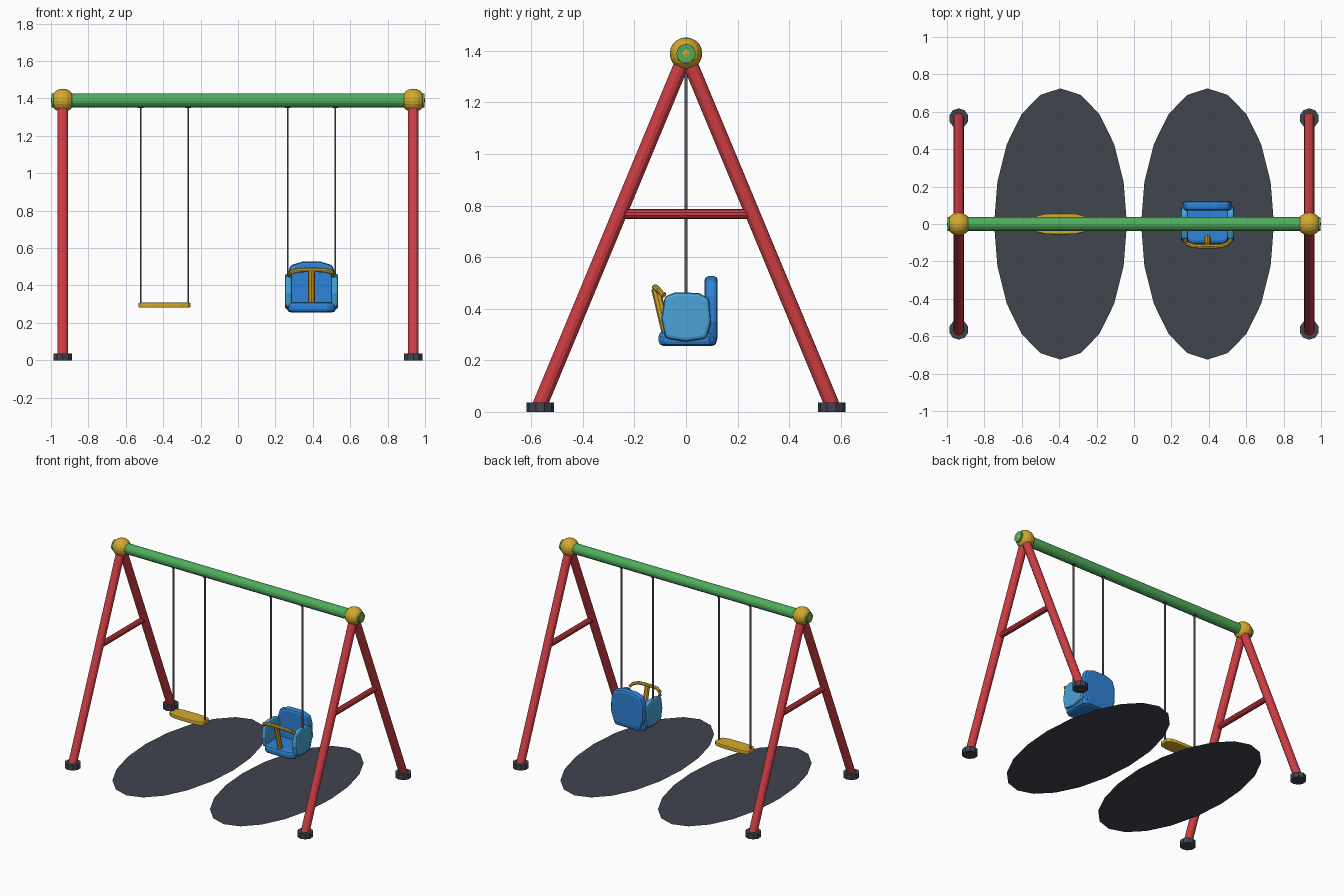
import bpy, bmesh, math
from mathutils import Vector

if "Cube" in bpy.data.objects:
    bpy.data.objects.remove(bpy.data.objects["Cube"])


def mat(name, rgb):
    m = bpy.data.materials.new(name)
    m.diffuse_color = tuple((c / 255) ** 2.2 for c in rgb) + (1,)
    m.use_nodes = True
    m.node_tree.nodes["Principled BSDF"].inputs["Base Color"].default_value = m.diffuse_color
    return m


RED = mat("red", (204, 64, 70))
GREEN = mat("green", (80, 172, 92))
YELLOW = mat("yellow", (212, 168, 50))
BLUE = mat("blue", (50, 130, 214))
SKY = mat("light blue", (76, 162, 216))
DARK = mat("dark grey", (66, 70, 79))
STEEL = mat("steel grey", (108, 113, 122))


def finish(name, bm, material, bevel=0):
    bmesh.ops.recalc_face_normals(bm, faces=bm.faces)
    me = bpy.data.meshes.new(name)
    bm.to_mesh(me)
    bm.free()
    me.materials.append(material)
    ob = bpy.data.objects.new(name, me)
    bpy.context.collection.objects.link(ob)
    if bevel:
        b = ob.modifiers.new("bevel", 'BEVEL')
        b.width, b.segments, b.limit_method = bevel, 2, 'ANGLE'
        b.angle_limit = math.radians(50)
    return ob


def tube(name, pts, r, sides, material):
    """Capped tube swept along a list of points."""
    bm = bmesh.new()
    pts = [Vector(p) for p in pts]
    rings = []
    for i, p in enumerate(pts):
        d = (pts[min(i + 1, len(pts) - 1)] - pts[max(i - 1, 0)]).normalized()
        ref = Vector((1, 0, 0)) if abs(d.x) < 0.7 else Vector((0, 0, 1))
        u = d.cross(ref).normalized()
        v = d.cross(u)
        rings.append([bm.verts.new(p + r * (u * math.cos(a) + v * math.sin(a)))
                      for a in (2 * math.pi * k / sides for k in range(sides))])
    for a, b in zip(rings, rings[1:]):
        for k in range(sides):
            n = (k + 1) % sides
            bm.faces.new((a[k], a[n], b[n], b[k]))
    bm.faces.new(rings[0])
    bm.faces.new(rings[-1])
    return finish(name, bm, material)


def slab(name, outline, axis, lo, hi, material, bevel=0, loc=(0, 0, 0)):
    """Outline in the plane across the axis, extruded from lo to hi."""
    bm = bmesh.new()

    def put(p, h):
        q = list(p)
        q.insert(axis, h)
        return bm.verts.new(Vector(q) + Vector(loc))
    a = [put(p, lo) for p in outline]
    b = [put(p, hi) for p in outline]
    n = len(a)
    bm.faces.new(a)
    bm.faces.new(b)
    for k in range(n):
        bm.faces.new((a[k], a[(k + 1) % n], b[(k + 1) % n], b[k]))
    return finish(name, bm, material, bevel)


def mirrored(half):
    return half + [(-x, y) for x, y in reversed(half)]


TOP, LEG_X, FOOT_Y, SWING_X = 1.389, 0.937, 0.565, 0.393

# Top beam
tube("top_beam", [(-0.997, 0, TOP), (0.997, 0, TOP)], 0.037, 16, GREEN)

# A-frames: joint ball, two legs with feet, cross bar
for side, sx in (("left", -1), ("right", 1)):
    x = sx * LEG_X
    bm = bmesh.new()
    bmesh.ops.create_uvsphere(bm, u_segments=16, v_segments=10, radius=0.063)
    bmesh.ops.translate(bm, verts=bm.verts, vec=(x, 0, TOP))
    finish(side + "_joint_ball", bm, YELLOW)
    for end, sy in (("front", -1), ("back", 1)):
        y = sy * FOOT_Y
        tube(f"{side}_{end}_leg", [(x, 0, TOP), (x, y + sy * 0.005, 0.018)], 0.029, 12, RED)
        tube(f"{side}_{end}_foot", [(x, y, 0), (x, y, 0.037)], 0.053, 10, DARK)
    tube(side + "_cross_bar", [(x, -0.25, 0.767), (x, 0.25, 0.767)], 0.02, 10, RED)

# Ground mats: 20-sided ellipses
for side, sx in (("left", -1), ("right", 1)):
    bm = bmesh.new()
    bm.faces.new([bm.verts.new((sx * SWING_X + 0.355 * math.cos(a), 0.725 * math.sin(a), 0.002))
                  for a in (math.pi * k / 10 for k in range(20))])
    ob = finish(side + "_ground_mat", bm, DARK)
    if ob.data.polygons[0].normal.z < 0:
        ob.data.flip_normals()

# Hanging rods and their plates under the beam
for side, cx, low in (("plank", -SWING_X, 0.295), ("bucket", SWING_X, 0.44)):
    for n, dx in ((1, -0.127), (2, 0.127)):
        x = cx + dx
        tube(f"{side}_rod_{n}", [(x, 0, low), (x, 0, 1.36)], 0.006, 6, STEEL)
        tube(f"{side}_hook_{n}", [(x, 0, 1.349), (x, 0, 1.362)], 0.014, 8, DARK)

# Plank seat with tapered ends
right_half = [(0, -0.056), (0.08, -0.054), (0.122, -0.045), (0.139, -0.028),
              (0.139, 0.028), (0.122, 0.045), (0.08, 0.054), (0, 0.056)]
plank = right_half + [(-x, y) for x, y in reversed(right_half[1:-1])]
slab("plank_seat", plank, 2, 0.281, 0.308, YELLOW, 0.006, (-SWING_X, 0, 0))

# Bucket seat: base, backrest, side walls
C = (SWING_X, 0, 0)
base = mirrored([(0.085, -0.106), (0.122, -0.085), (0.13, 0), (0.125, 0.09), (0.1, 0.12)])
slab("bucket_base", base, 2, 0.256, 0.312, BLUE, 0.018, C)
back = mirrored([(0.105, 0.272), (0.132, 0.35), (0.13, 0.45), (0.113, 0.508), (0.05, 0.527)])
slab("bucket_back", back, 1, 0.072, 0.123, BLUE, 0.016, C)
wall = [(-0.08, 0.285), (0, 0.272), (0.08, 0.285), (0.098, 0.35), (0.09, 0.44),
        (0.05, 0.461), (-0.04, 0.464), (-0.083, 0.448), (-0.096, 0.36)]
for side, sx in (("left", -1), ("right", 1)):
    slab(side + "_bucket_wall", wall, 0, sx * 0.104, sx * 0.142, SKY, 0.014, C)

# Safety handle and its centre post
path = [(-0.123, -0.085, 0.452), (-0.108, -0.106, 0.47), (-0.075, -0.117, 0.481), (-0.03, -0.12, 0.483)]
path += [(-x, y, z) for x, y, z in reversed(path)]
tube("safety_handle", [(x + SWING_X, y, z) for x, y, z in path], 0.012, 8, YELLOW)
tube("handle_post", [(SWING_X, -0.117, 0.478), (SWING_X, -0.075, 0.3)], 0.018, 8, YELLOW)
